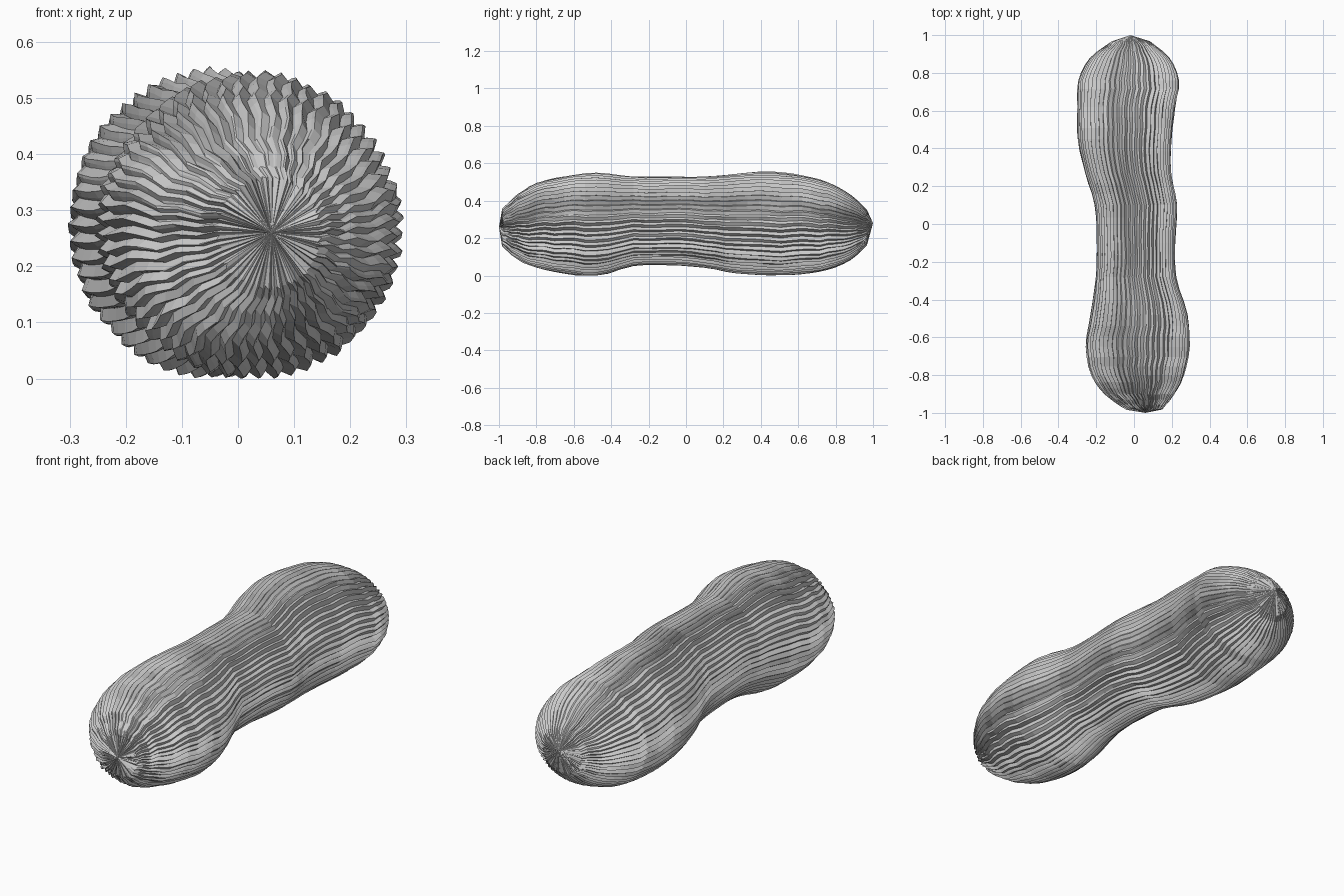
import bpy
import bmesh
import random
from math import cos, sin, tau

random.seed(7)
COLUMNS, STEPS = 168, 3

cube = bpy.data.objects.get("Cube")
if cube:
    bpy.data.objects.remove(cube, do_unlink=True)

# Lobed outline along the length: y, left and right limits in x, low and high limits in z
STATIONS = [
    (-0.975, -0.04, 0.15, 0.16, 0.36),
    (-0.9, -0.15, 0.21, 0.09, 0.43),
    (-0.8, -0.22, 0.26, 0.045, 0.49),
    (-0.65, -0.25, 0.29, 0.015, 0.525),
    (-0.48, -0.225, 0.28, 0.0, 0.545),
    (-0.28, -0.2, 0.22, 0.055, 0.525),
    (-0.1, -0.195, 0.215, 0.06, 0.525),
    (0.1, -0.205, 0.225, 0.045, 0.525),
    (0.27, -0.255, 0.195, 0.015, 0.54),
    (0.45, -0.295, 0.195, 0.005, 0.55),
    (0.62, -0.295, 0.215, 0.01, 0.53),
    (0.76, -0.29, 0.235, 0.035, 0.495),
    (0.88, -0.23, 0.185, 0.085, 0.43),
    (0.965, -0.12, 0.085, 0.16, 0.35),
]
FRONT_TIP, BACK_TIP = (0.06, -1, 0.26), (-0.02, 1, 0.28)


def smooth_stations(points, steps):
    """Catmull-Rom interpolation between neighbouring stations."""
    padded = [points[0]] + points + [points[-1]]
    result = []
    for a, b, c, d in zip(padded, padded[1:], padded[2:], padded[3:]):
        for i in range(steps):
            t = i / steps
            result.append([q + t / 2 * (r - p + t * (2 * p - 5 * q + 4 * r - s
                           + t * (3 * (q - r) + s - p)))
                           for p, q, r, s in zip(a, b, c, d)])
    return result + [list(points[-1])]


# Wrinkles: uneven saw-toothed ridges that wander slowly along the length
ridge = [(0, 0.45, 1)[c % 3] for c in range(COLUMNS)]
drift = [random.random() for _ in range(COLUMNS)]
strength = [random.uniform(0.6, 1.3) for _ in range(COLUMNS // 3)]

bm = bmesh.new()
rings = []
twist = 0
for y, x0, x1, z0, z1 in smooth_stations(STATIONS, STEPS):
    cap = max(0, abs(y) - 0.6)
    twist = twist * 0.7 + random.uniform(-0.025, 0.025) * (1 + 4 * cap)
    ring = []
    for c in range(COLUMNS):
        drift[c] = 0.75 * drift[c] + 0.25 * random.random()
        depth = 0.055 * ridge[c] * strength[c // 3] + 0.05 * (drift[c] - 0.5)
        scale = 1.015 - depth * (1 + cap)
        lean = 0.025 * (1 - ridge[c]) + 0.04 * (drift[c] - 0.5)
        angle = tau * c / COLUMNS + twist + lean
        x = (x0 + x1) / 2 + (x1 - x0) / 2 * scale * cos(angle)
        z = (z0 + z1) / 2 + (z1 - z0) / 2 * scale * sin(angle)
        jag = (drift[c] - 0.5) * 0.05 * cap
        ring.append(bm.verts.new((x, y + jag, max(z, 0))))
    rings.append(ring)

# Flat-faced skin between rings
for low, high in zip(rings, rings[1:]):
    for c in range(COLUMNS):
        n = (c + 1) % COLUMNS
        bm.faces.new((low[c], low[n], high[n], high[c]))

# Pinched ends, gathered to a single point
for tip, ring in ((FRONT_TIP, rings[0]), (BACK_TIP, rings[-1])):
    pole = bm.verts.new(tip)
    for c in range(COLUMNS):
        bm.faces.new((pole, ring[c], ring[(c + 1) % COLUMNS]))

bmesh.ops.recalc_face_normals(bm, faces=bm.faces)
mesh = bpy.data.meshes.new("wrinkled_shell")
bm.to_mesh(mesh)
bm.free()
shell = bpy.data.objects.new("wrinkled_shell", mesh)
bpy.context.collection.objects.link(shell)
